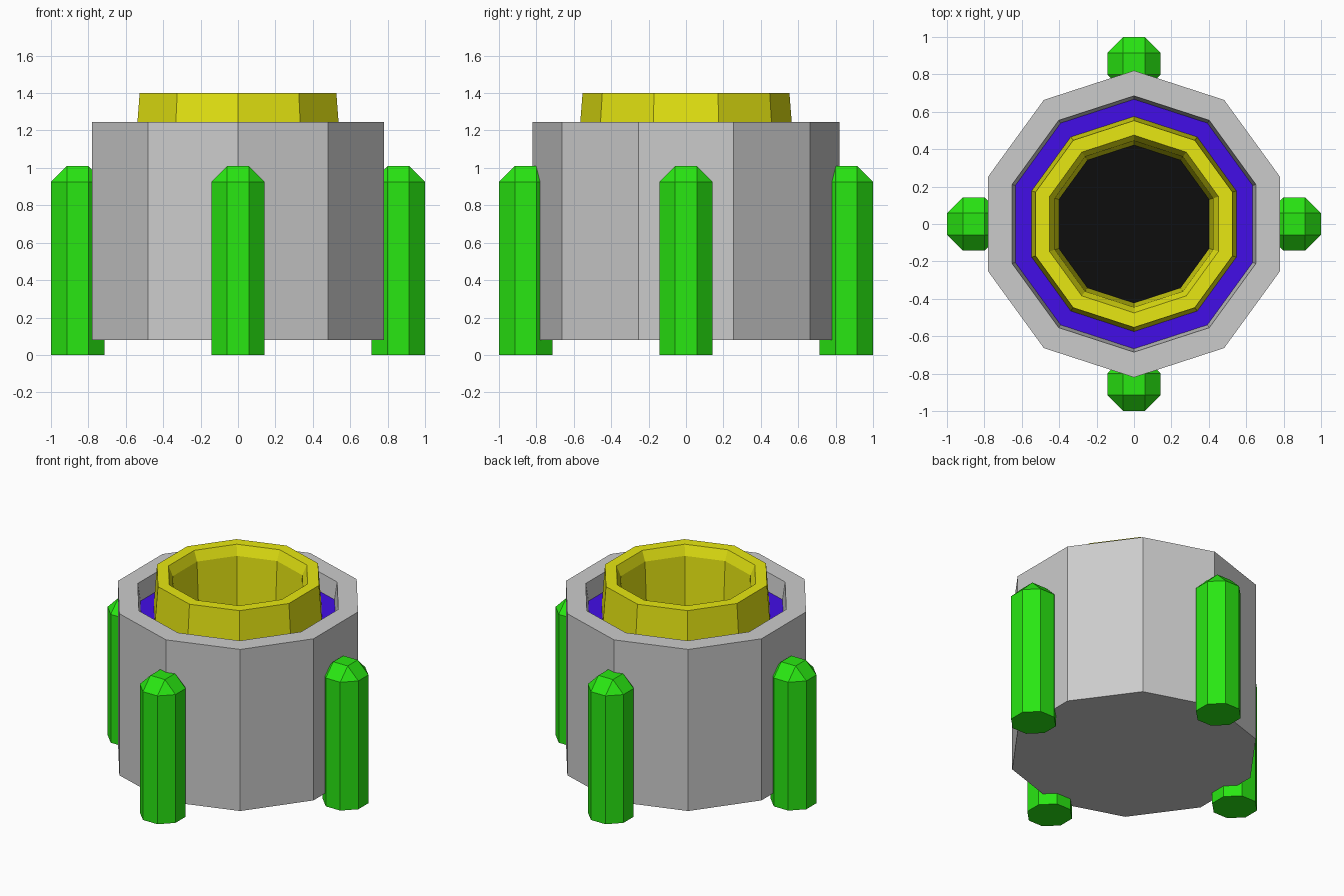
import bpy, bmesh, math

if "Cube" in bpy.data.objects:
    bpy.data.objects.remove(bpy.data.objects["Cube"])

SIDES = 10


def material(name, rgb):
    m = bpy.data.materials.new(name)
    m.diffuse_color = (*rgb, 1)
    m.use_nodes = True
    m.node_tree.nodes["Principled BSDF"].inputs["Base Color"].default_value = m.diffuse_color
    return m


def finish(name, bm, mat=None):
    mesh = bpy.data.meshes.new(name)
    bm.to_mesh(mesh)
    bm.free()
    ob = bpy.data.objects.new(name, mesh)
    bpy.context.collection.objects.link(ob)
    if mat:
        mesh.materials.append(mat)
    return ob


def lathe(name, profile, mat=None):
    """Revolve (radius, z) points into a ten-sided shell; radius 0 closes it."""
    bm = bmesh.new()
    rings = []
    for r, z in profile:
        if r == 0:
            rings.append([bm.verts.new((0, 0, z))] * SIDES)
        else:
            angles = [math.pi / 2 + math.tau * k / SIDES for k in range(SIDES)]
            rings.append([bm.verts.new((r * math.cos(a), r * math.sin(a), z)) for a in angles])
    for a, b in zip(rings, rings[1:]):
        for j in range(SIDES):
            k = (j + 1) % SIDES
            bm.faces.new(list(dict.fromkeys((a[j], a[k], b[k], b[j]))))
    return finish(name, bm, mat)


def post(name, x, y, mat):
    """Square post, chamfered on every edge except around its base."""
    w, h = 0.285, 1.01
    bm = bmesh.new()
    bmesh.ops.create_cube(bm, size=1)
    for v in bm.verts:
        v.co = (v.co.x * w, v.co.y * w, (v.co.z + 0.5) * h)
    edges = [e for e in bm.edges if max(v.co.z for v in e.verts) > 0.5]
    bmesh.ops.bevel(bm, geom=edges, offset=0.085, offset_type='OFFSET',
                    segments=1, affect='EDGES')
    ob = finish(name, bm, mat)
    ob.location = (x, y, 0)


green = material("green", (0.022, 0.8, 0.006))
yellow = material("yellow", (0.8, 0.8, 0.006))
purple = material("purple", (0.055, 0.004, 0.8))
black = material("black", (0.004, 0.004, 0.004))

# Outer casing with slightly tapered inner lip
lathe("casing", [(0, 0.08), (0.82, 0.08), (0.82, 1.245), (0.685, 1.245), (0.667, 1.12)])

# Recessed band between casing and collar
lathe("recessed_band", [(0.667, 1.12), (0.575, 1.12)], purple)

# Tapered collar with chamfered mouth, and dark floor inside it
lathe("collar", [(0.575, 1.12), (0.553, 1.40), (0.475, 1.40), (0.445, 1.33), (0.423, 0.9)], yellow)
lathe("collar_floor", [(0.423, 0.9), (0, 0.9)], black)

# Four posts around the casing
d = 1 - 0.285 / 2
for label, x, y in (("front", 0, -d), ("back", 0, d), ("left", -d, 0), ("right", d, 0)):
    post(label + "_post", x, y, green)
